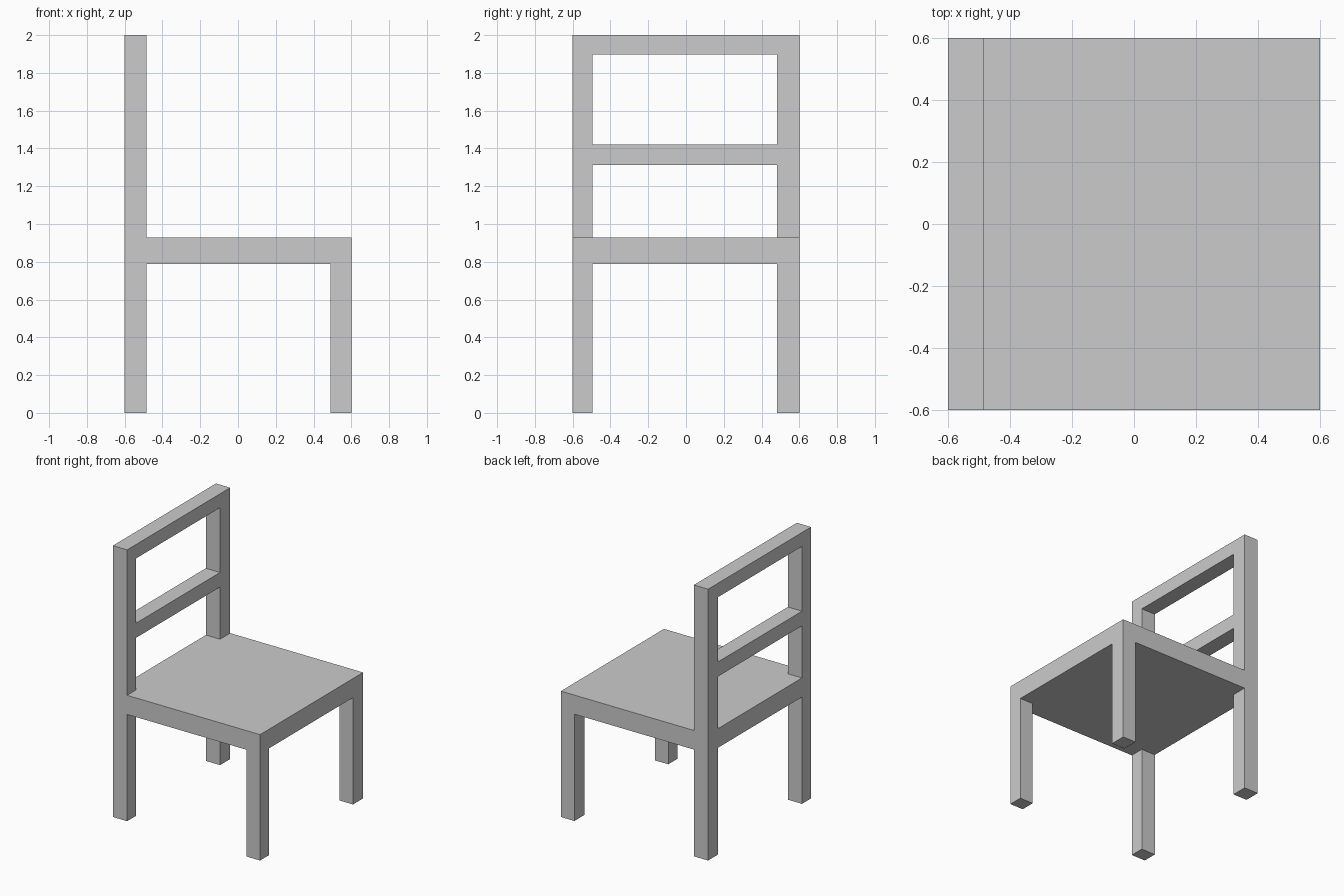
import bpy
import bmesh
from mathutils import Vector

if "Cube" in bpy.data.objects:
    bpy.data.objects.remove(bpy.data.objects["Cube"])

# Shared levels and post limits
X0, X1 = -0.60, 0.60
Y0, Y1 = -0.60, 0.60
BACK_X = -0.484          # front face of the back posts
FRONT_X = 0.49           # back face of the front legs
SIDES = {"left": (Y0, -0.494), "right": (0.482, Y1)}
SEAT_LOW, SEAT_TOP, TOP = 0.787, 0.928, 2.0


def box(name, xs, ys, zs):
    """Flat-faced box spanning the given ranges."""
    lo, hi = Vector((xs[0], ys[0], zs[0])), Vector((xs[1], ys[1], zs[1]))
    bm = bmesh.new()
    bmesh.ops.create_cube(bm, size=1)
    bmesh.ops.scale(bm, vec=hi - lo, verts=bm.verts)
    bmesh.ops.translate(bm, vec=(lo + hi) / 2, verts=bm.verts)
    mesh = bpy.data.meshes.new(name)
    bm.to_mesh(mesh)
    bm.free()
    obj = bpy.data.objects.new(name, mesh)
    bpy.context.collection.objects.link(obj)
    return obj


# Seat slab
box("seat", (X0, X1), (Y0, Y1), (SEAT_LOW, SEAT_TOP))

# Legs and backrest posts on each side
for side, ys in SIDES.items():
    box(f"front_leg_{side}", (FRONT_X, X1), ys, (0, SEAT_LOW))
    box(f"back_leg_{side}", (X0, BACK_X), ys, (0, SEAT_LOW))
    box(f"back_post_{side}", (X0, BACK_X), ys, (SEAT_TOP, TOP))

# Backrest rails between the posts
inner = (SIDES["left"][1], SIDES["right"][0])
for name, zs in {"middle_rail": (1.312, 1.42), "top_rail": (1.897, TOP)}.items():
    box(name, (X0, BACK_X), inner, zs)
